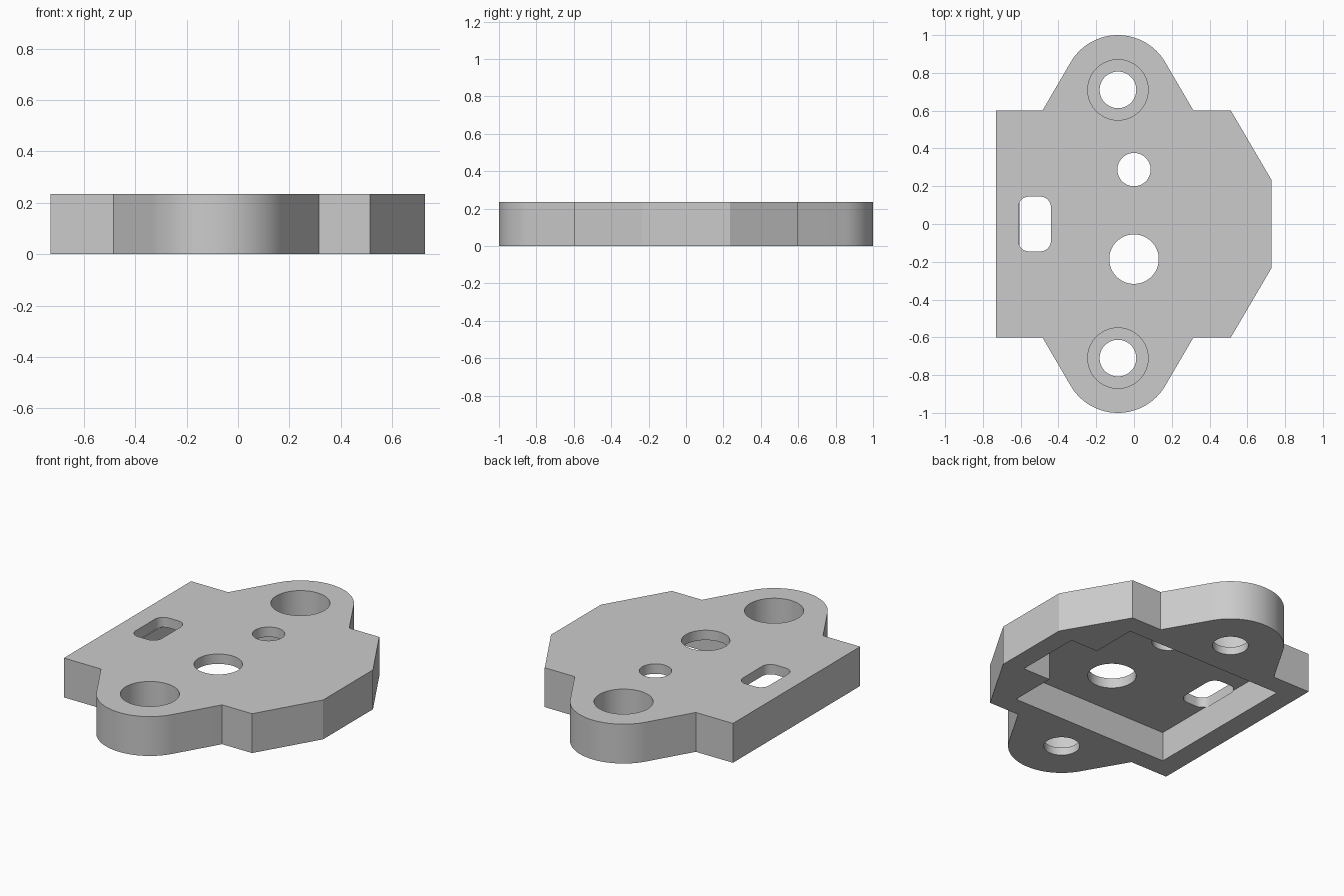
import bpy
import bmesh
from math import cos, sin, radians

if "Cube" in bpy.data.objects:
    bpy.data.objects.remove(bpy.data.objects["Cube"], do_unlink=True)

THICK = 0.235       # plate thickness
POCKET_TOP = 0.176  # ceiling of the underside pocket
TAB_X, TAB_Y, TAB_R = -0.085, 0.71, 0.29

grey = bpy.data.materials.new("plain grey")
grey.use_nodes = True
grey.diffuse_color = (0.6, 0.6, 0.6, 1)
grey.node_tree.nodes["Principled BSDF"].inputs["Base Color"].default_value = (0.6, 0.6, 0.6, 1)


def arc(cx, cy, r, start, end, steps):
    angles = [radians(start + (end - start) * i / steps) for i in range(steps + 1)]
    return [(cx + r * cos(a), cy + r * sin(a)) for a in angles]


def circle(cx, cy, r):
    return arc(cx, cy, r, 0, 360, 64)[:-1]


def prism(name, outline, low, high):
    """Closed solid from a counter-clockwise outline."""
    bm = bmesh.new()
    face = bm.faces.new([bm.verts.new((x, y, low)) for x, y in outline])
    top = bmesh.ops.extrude_face_region(bm, geom=[face])
    verts = [g for g in top["geom"] if isinstance(g, bmesh.types.BMVert)]
    bmesh.ops.translate(bm, verts=verts, vec=(0, 0, high - low))
    bmesh.ops.recalc_face_normals(bm, faces=bm.faces)
    mesh = bpy.data.meshes.new(name)
    bm.to_mesh(mesh)
    bm.free()
    mesh.materials.append(grey)
    obj = bpy.data.objects.new(name, mesh)
    bpy.context.collection.objects.link(obj)
    return obj


def cut(target, outline, low, high):
    cutter = prism("cutter", outline, low, high)
    cutter.hide_render = True
    mod = target.modifiers.new("cut", "BOOLEAN")
    mod.operation = "DIFFERENCE"
    mod.solver = "EXACT"
    mod.object = cutter
    bpy.context.view_layer.objects.active = target
    bpy.ops.object.modifier_apply(modifier=mod.name)
    bpy.data.objects.remove(cutter, do_unlink=True)


# Plate outline: chamfered body with a rounded tab at each end
back = [(0.727, 0.235), (0.513, 0.6), (0.315, 0.6)]
back += arc(TAB_X, TAB_Y, TAB_R, 30, 150, 40)
back += [(-0.485, 0.6), (-0.73, 0.6)]
plate = prism("mounting_plate", back + [(x, -y) for x, y in reversed(back)], 0, THICK)

# Underside pocket with a side notch
half = [(0.61, 0.2), (0.43, 0.2), (0.43, 0.48), (-0.606, 0.48)]
cut(plate, half + [(x, -y) for x, y in reversed(half)], -0.1, POCKET_TOP)

# Counterbored screw holes in the tabs
for side in (1, -1):
    cut(plate, circle(TAB_X, side * TAB_Y, 0.097), -0.1, 0.4)
    cut(plate, circle(TAB_X, side * TAB_Y, 0.16), 0.046, 0.4)

# Two round holes through the middle
cut(plate, circle(0, 0.288, 0.088), -0.1, 0.4)
cut(plate, circle(0, -0.186, 0.131), -0.1, 0.4)

# Rounded slot beside the pocket wall
slot = []
for cx, cy, start in ((-0.495, 0.09, 0), (-0.557, 0.09, 90),
                      (-0.557, -0.09, 180), (-0.495, -0.09, 270)):
    slot += arc(cx, cy, 0.055, start, start + 90, 8)
cut(plate, slot, POCKET_TOP - 0.005, 0.4)

# Smooth curved walls, crisp corners
bpy.ops.object.select_all(action="DESELECT")
plate.select_set(True)
bpy.context.view_layer.objects.active = plate
bpy.ops.object.shade_smooth_by_angle(angle=radians(20))
